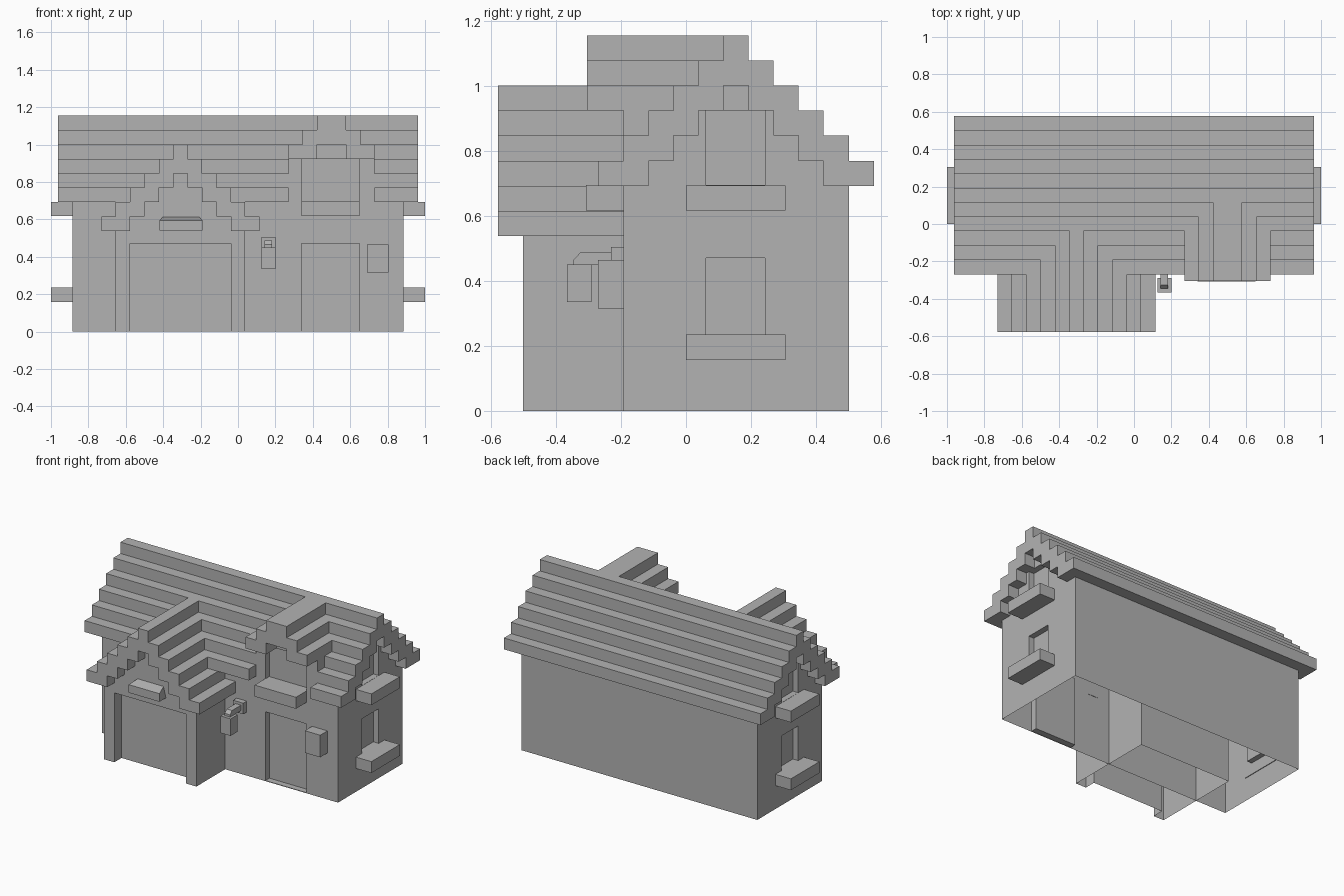
import bpy, bmesh

U = 1 / 13  # one block
if "Cube" in bpy.data.objects:
    bpy.data.objects.remove(bpy.data.objects["Cube"])

GREY = (0.45, 0.45, 0.45, 1)
mat = bpy.data.materials.new("plain grey")
mat.use_nodes = True
mat.diffuse_color = GREY
mat.node_tree.nodes["Principled BSDF"].inputs["Base Color"].default_value = GREY


def prism(name, outline, start, end, axis):
    """Extrude an (across, z) outline along the x or y axis."""
    def place(a, b, z):
        return (b, a, z) if axis == "x" else (a, b, z)
    bm = bmesh.new()
    face = bm.faces.new([bm.verts.new(place(a, start, z)) for a, z in outline])
    ext = bmesh.ops.extrude_face_region(bm, geom=[face])
    for v in ext["geom"]:
        if isinstance(v, bmesh.types.BMVert):
            v.co["xy".index(axis)] = end
    bmesh.ops.recalc_face_normals(bm, faces=bm.faces[:])
    mesh = bpy.data.meshes.new(name)
    bm.to_mesh(mesh)
    bm.free()
    mesh.materials.append(mat)
    obj = bpy.data.objects.new(name, mesh)
    bpy.context.collection.objects.link(obj)
    return obj


def box(name, x0, x1, y0, y1, z0, z1):
    return prism(name, [(x0, z0), (x1, z0), (x1, z1), (x0, z1)], y0, y1, "y")


def cut(obj, *bounds):
    cutter = box("cutter", *bounds)
    cutter.hide_render = True
    mod = obj.modifiers.new("cut", "BOOLEAN")
    mod.operation, mod.solver, mod.object = "DIFFERENCE", "EXACT", cutter
    bpy.context.view_layer.objects.active = obj
    bpy.ops.object.modifier_apply(modifier=mod.name)
    bpy.data.objects.remove(cutter)


def open_bottom(obj):
    bm = bmesh.new()
    bm.from_mesh(obj.data)
    low = [f for f in bm.faces if all(abs(v.co.z) < 0.001 for v in f.verts)]
    bmesh.ops.delete(bm, geom=low, context="FACES")
    bm.to_mesh(obj.data)
    bm.free()


def mirrored(half, centre):
    """Close a right-hand step list into a symmetric outline, in blocks."""
    full = half + [(-a, z) for a, z in reversed(half)]
    return [((centre + a) * U, z * U) for a, z in full]


def steps(half, z, count):
    return [(half - k, z + k + j) for k in range(count) if half > k for j in (0, 1)]


def stepped_roof(name, centre, half, z, count, start, end, axis):
    outer = steps(half, z, count)
    under = [p for p in steps(half - 2, z, count) if half > 2]
    # left underside runs up, right underside runs down
    outline = mirrored(outer, centre)
    hollow = mirrored(under, centre)
    n = len(under)
    outline += hollow[n:][::-1] + hollow[:n][::-1]
    return prism(name, outline, start * U, end * U, axis)


def gable_body(name, centre, half, z, count, start, end, axis):
    half_line = [(half - 1, 0), (half - 1, z)] + steps(half - 2, z, count)
    return prism(name, mirrored(half_line, centre), start * U, end * U, axis)


# Main house, with door and side window recesses
house = gable_body("house_walls", 2, 5.5, 9, 6, -11.5, 11.5, "x")
cut(house, 0.34, 0.65, -0.3, -0.15, 0.004, 0.47)
for side in (-1, 1):
    x0, x1 = sorted((side * 0.845, side * 0.95))
    for z0, z1 in ((0.235, 0.47), (0.695, 0.923)):
        cut(house, x0, x1, 0.062, 0.243, z0, z1)
    x0, x1 = sorted((side * 0.88, side))
    for level, z in (("lower", 0.158), ("upper", 0.617)):
        label = "left" if side > 0 else "right"
        box(f"{label}_{level}_sill", x0, x1, 0, 0.305, z, z + U)
open_bottom(house)

roof = stepped_roof("main_roof", 2, 5.5, 9, 6, -12.5, 12.5, "x")
cut(roof, 3.5 * U, 9.5 * U, -5 * U, -1.52 * U, 8 * U, 12 * U)

# Garage wing with recessed door
garage = gable_body("garage_walls", -4, 5.5, 7, 6, -6.5, 1.5, "y")
cut(garage, -7.5 * U, -0.5 * U, -0.6, -5.5 * U, -0.1, 0.47)
open_bottom(garage)
stepped_roof("garage_roof", -4, 5.5, 7, 6, -7.5, -2.5, "y")
stepped_roof("garage_roof_back", -4, 1.5, 11, 2, -2.5, -0.5, "y")

# Dormer above the door
dormer = box("dormer_wall", 3.5 * U, 9.5 * U, -2.5 * U, 1.5 * U, 9 * U, 12 * U)
cut(dormer, 0.34, 0.65, -0.3, -0.15, 0.69, 0.922)
box("dormer_peak", 5.5 * U, 7.5 * U, -2.5 * U, 1.5 * U, 12 * U, 13 * U)
stepped_roof("dormer_roof", 6.5, 3, 12, 3, -3.95, 1.5, "y")
box("dormer_sill", 0.34, 0.65, -4 * U, -0.19, 0.617, 0.695)

# Garage lamp with a sloped top
lamp = box("garage_lamp", -0.42, -0.19, -0.57, -0.49, 0.54, 0.615)
for v in lamp.data.vertices:
    if v.co.z > 0.6:
        if v.co.y < -0.55:
            v.co.z = 0.595
        else:
            v.co.x += 0.02 if v.co.x < -0.3 else -0.02

# Hanging wall lantern
box("lantern", 0.125, 0.2, -0.365, -0.29, 0.335, 0.45)
box("lantern_mount", 0.125, 0.2, -0.23, -0.19, 0.43, 0.505)
arm = [(-0.345, 0.45), (-0.345, 0.465), (-0.325, 0.487), (-0.225, 0.487),
       (-0.225, 0.45)]
prism("lantern_arm", arm, 0.142, 0.183, "x")

# Letter box
box("letter_box", 0.69, 0.805, -0.27, -0.19, 0.315, 0.465)
